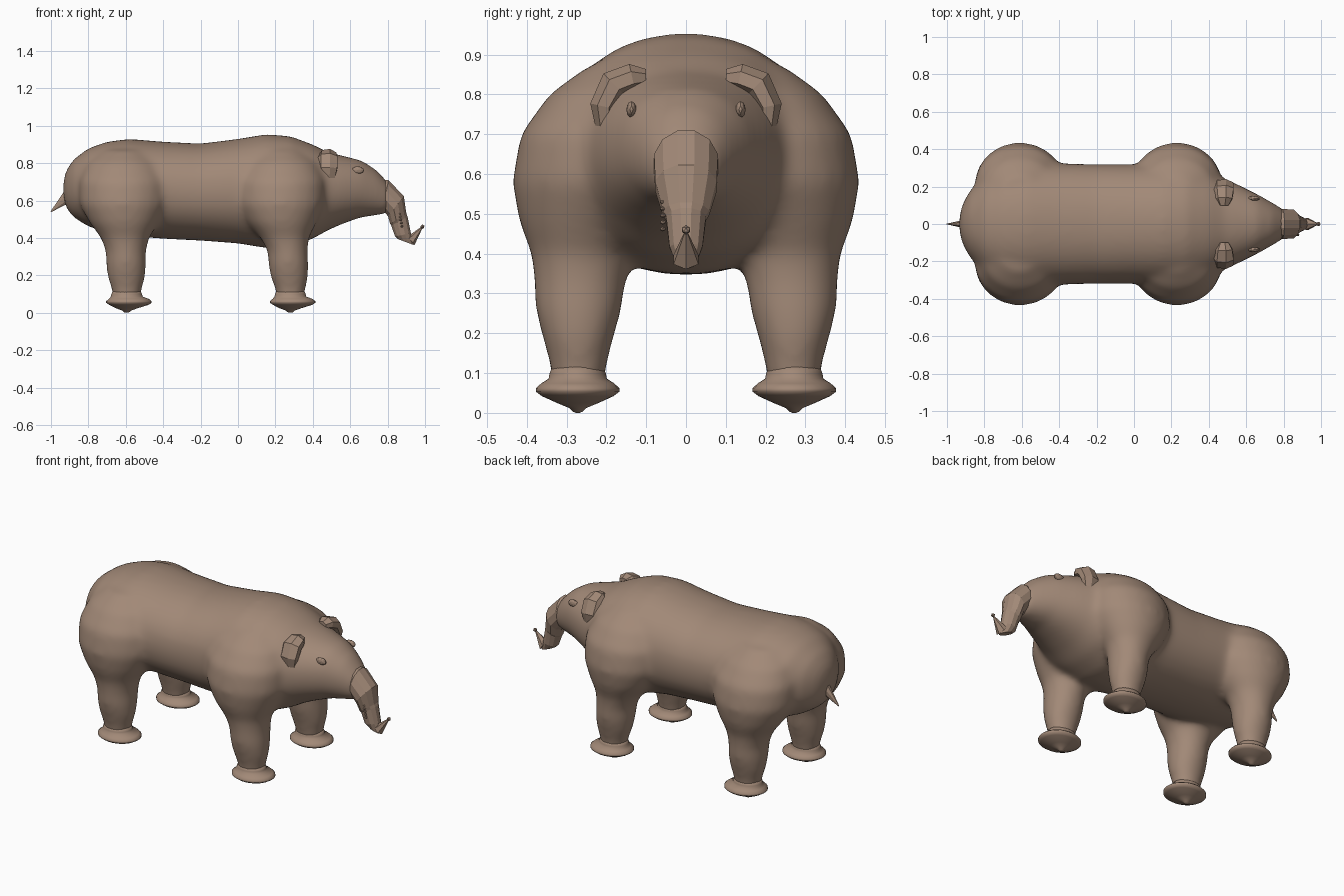
import bpy, bmesh
from math import sin, cos, pi, copysign
from mathutils import Vector, Matrix

cube = bpy.data.objects.get("Cube")
if cube:
    bpy.data.objects.remove(cube, do_unlink=True)

hide = bpy.data.materials.new("brown_hide")
hide.use_nodes = True
hide.diffuse_color = (0.36, 0.25, 0.185, 1)
bsdf = hide.node_tree.nodes["Principled BSDF"]
bsdf.inputs["Base Color"].default_value = hide.diffuse_color
bsdf.inputs["Roughness"].default_value = 0.8


def finish(name, bm, smooth=False):
    bmesh.ops.recalc_face_normals(bm, faces=bm.faces)
    for f in bm.faces:
        f.smooth = smooth
    mesh = bpy.data.meshes.new(name)
    bm.to_mesh(mesh)
    bm.free()
    mesh.materials.append(hide)
    obj = bpy.data.objects.new(name, mesh)
    bpy.context.collection.objects.link(obj)
    return obj


def loft(bm, rings, n, power=2.0):
    """Skin rings given as (centre, u axis, v axis), capped at both ends."""
    loops = []
    for c, u, v in rings:
        loop = []
        for i in range(n):
            a = 2 * pi * (i + 0.5) / n
            s = [copysign(abs(t) ** (2 / power), t) for t in (cos(a), sin(a))]
            loop.append(bm.verts.new(Vector(c) + Vector(u) * s[0] + Vector(v) * s[1]))
        loops.append(loop)
    for a, b in zip(loops, loops[1:]):
        for i in range(n):
            j = (i + 1) % n
            bm.faces.new((a[i], a[j], b[j], b[i]))
    bm.faces.new(loops[0][::-1])
    bm.faces.new(loops[-1])


def upright(x, y, z, rx, ry):
    return (x, y, z), (rx, 0, 0), (0, ry, 0)


def blob(bm, pos, scale, detail=2):
    m = Matrix.Translation(pos) @ Matrix.Diagonal((*scale, 1))
    bmesh.ops.create_icosphere(bm, subdivisions=detail, radius=1, matrix=m)


# Torso and head: x, bottom, top, half width
torso = [(-.935, .63, .70, .03), (-.92, .56, .76, .10), (-.88, .51, .82, .175),
         (-.80, .46, .88, .265), (-.70, .43, .915, .315), (-.58, .41, .93, .33),
         (-.40, .395, .915, .325), (-.20, .385, .905, .32), (0, .37, .93, .32),
         (.15, .345, .955, .33), (.28, .35, .945, .33), (.40, .395, .90, .295),
         (.48, .44, .86, .245), (.56, .475, .84, .21), (.66, .51, .815, .16),
         (.74, .52, .765, .115), (.80, .53, .70, .08), (.82, .56, .66, .05)]
# Legs: height, mix towards hip, half length, inner y, outer y
leg = [(.07, 0, .075, .20, .34), (.12, 0, .08, .198, .342), (.19, .1, .102, .18, .362),
       (.26, .2, .108, .16, .38), (.33, .3, .108, .15, .382), (.40, .6, .13, .135, .39),
       (.48, .9, .185, .08, .42), (.58, 1, .24, 0, .438), (.70, 1, .24, 0, .417),
       (.80, 1, .20, 0, .345), (.87, 1, .12, 0, .25)]
leg_pairs = {"front": (.28, .23), "back": (-.595, -.61)}

bm = bmesh.new()
loft(bm, [((x, 0, (lo + hi) / 2), (0, w, 0), (0, 0, (hi - lo) / 2))
          for x, lo, hi, w in torso], 32, 2.15)
for foot_x, hip_x in leg_pairs.values():
    for side in (-1, 1):
        loft(bm, [upright(foot_x + (hip_x - foot_x) * t, side * (a + b) / 2, z, rx, (b - a) / 2)
                  for z, t, rx, a, b in leg], 24)
body = finish("body", bm, True)
remesh = body.modifiers.new("blend", 'REMESH')
remesh.mode = 'VOXEL'
remesh.voxel_size = 0.014
remesh.use_smooth_shade = True
relax = body.modifiers.new("relax", 'SMOOTH')
relax.factor = 0.5
relax.iterations = 28

# Feet: flared discs with a shallow cone and a nub underneath
foot = [(.115, .62), (.098, .68), (.086, .70), (.074, .88), (.062, 1), (.053, 1),
        (.042, .86), (.025, .5), (.012, .2), (.003, .12), (0, .04)]
for name, (foot_x, _) in leg_pairs.items():
    for side, label in ((-1, "right"), (1, "left")):
        bm = bmesh.new()
        loft(bm, [upright(foot_x + .012 * (r > .8), side * .272, z, .122 * r, .105 * r)
                  for z, r in foot], 32)
        finish(f"{name}_{label}_foot", bm, True)

# Trunk: upper edge x, z, lower edge x, z, half width
trunk = [(.775, .712, .765, .56, .07), (.805, .712, .775, .545, .083),
         (.888, .625, .80, .515, .08), (.902, .53, .812, .475, .06),
         (.908, .515, .818, .465, .052), (.926, .425, .838, .408, .043),
         (.94, .362, .852, .395, .026)]
bm = bmesh.new()
loft(bm, [(((a + c) / 2, 0, (b + d) / 2), (0, w, 0), ((a - c) / 2, 0, (b - d) / 2))
          for a, b, c, d, w in trunk], 12)
finish("trunk", bm)

# Upturned trunk finger with a bead on its tip
bm = bmesh.new()
loft(bm, [((.925, 0, .385), (0, .036, 0), (.018, 0, -.024)),
          ((.98, 0, .452), (0, .005, 0), (.004, 0, -.004))], 6)
blob(bm, (.986, 0, .46), (.012, .012, .012), 1)
finish("trunk_finger", bm)

# Small beads along one side of the trunk
bm = bmesh.new()
for i in range(5):
    blob(bm, (.865 + .003 * i, -.058, .53 - .017 * i), (.008, .008, .006), 1)
finish("trunk_beads", bm)

# Ears and eyes
ear = [(.100, .842, .028, .022), (.135, .842, .05, .036), (.180, .825, .058, .040),
       (.208, .770, .056, .034), (.205, .715, .04, .022), (.203, .692, .018, .012)]
for side, label in ((-1, "right"), (1, "left")):
    bm = bmesh.new()
    rings = []
    for i, (y, z, rx, rt) in enumerate(ear):
        a, b = ear[max(i - 1, 0)], ear[min(i + 1, len(ear) - 1)]
        across = Vector((0, b[1] - a[1], a[0] - b[0])).normalized() * rt
        across.y *= side
        rings.append(((.48, side * y, z), (rx, 0, 0), across))
    loft(bm, rings, 7)
    finish(f"{label}_ear", bm)
    bm = bmesh.new()
    blob(bm, (.64, side * .137, .762), (.033, .013, .021))
    finish(f"{label}_eye", bm)

# Tail spike
bm = bmesh.new()
loft(bm, [((-.90, 0, .63), (0, .024, 0), (.026, 0, -.03)),
          ((-1, 0, .54), (0, .002, 0), (.002, 0, -.002))], 8)
finish("tail", bm)
